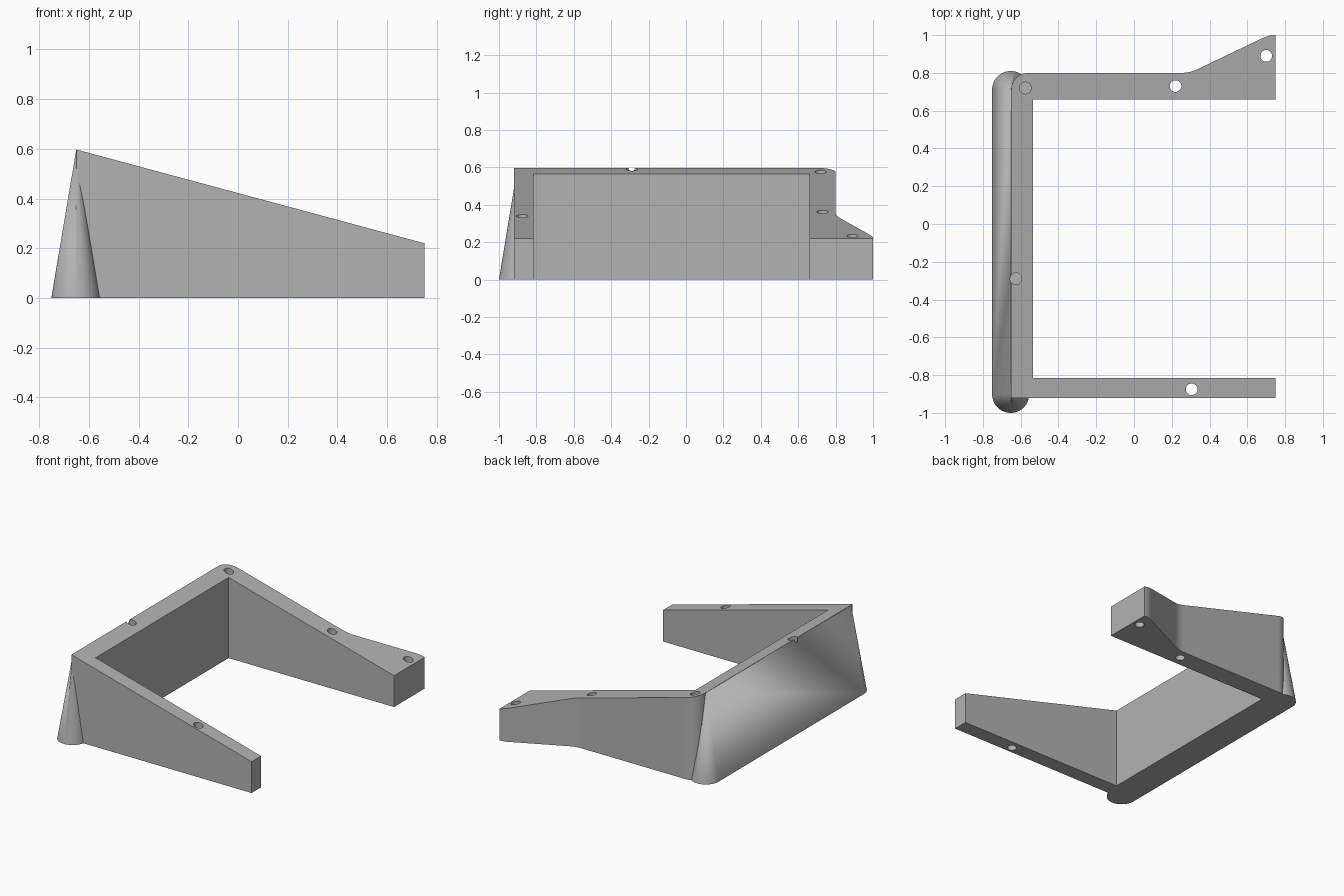
import bpy, bmesh, math

cube = bpy.data.objects.get("Cube")
if cube:
    bpy.data.objects.remove(cube, do_unlink=True)

grey = bpy.data.materials.new("matte_grey")
grey.use_nodes = True
GREY = (0.45, 0.45, 0.45, 1)
grey.diffuse_color = GREY
grey.node_tree.nodes["Principled BSDF"].inputs["Base Color"].default_value = GREY


def make(name, bm):
    bmesh.ops.recalc_face_normals(bm, faces=bm.faces)
    mesh = bpy.data.meshes.new(name)
    bm.to_mesh(mesh)
    bm.free()
    mesh.materials.append(grey)
    ob = bpy.data.objects.new(name, mesh)
    bpy.context.collection.objects.link(ob)
    return ob


def arc(cx, cy, r, a0, a1, n):
    steps = [math.radians(a0 + (a1 - a0) * i / n) for i in range(n + 1)]
    return [(cx + r * math.cos(a), cy + r * math.sin(a)) for a in steps]


def combine(target, tool, operation):
    mod = target.modifiers.new(operation, "BOOLEAN")
    mod.operation, mod.object, mod.solver = operation, tool, "EXACT"
    bpy.context.view_layer.objects.active = target
    bpy.ops.object.modifier_apply(modifier=mod.name)
    bpy.data.objects.remove(tool, do_unlink=True)


# U-shaped frame: rounded back corner, flared end on the back arm
outline = [(-0.65, -0.92), (0.75, -0.92), (0.75, -0.815), (-0.535, -0.815),
           (-0.535, 0.66), (0.75, 0.66), (0.75, 1.0)]
outline += arc(0.75, 0.84, 0.16, 95, 116, 5)
outline += arc(0.25, 1.0, 0.2, 296, 270, 6)
outline += arc(-0.56, 0.71, 0.09, 90, 180, 12)
bm = bmesh.new()
base = bm.faces.new([bm.verts.new((x, y, 0)) for x, y in outline])
top = bmesh.ops.extrude_face_region(bm, geom=[base])["geom"]
for v in top:
    if isinstance(v, bmesh.types.BMVert):
        # top slopes down toward the open end
        v.co.z = 0.597 + (v.co.x + 0.65) * (0.22 - 0.597) / 1.4
frame = make("sloped_frame", bm)

# Leaning outer wall with a half cone at each end
bm = bmesh.new()
for y, start in ((-0.902, 180), (0.712, 0)):
    for x, yy in arc(-0.653, y, 0.098, start, start + 180, 32):
        bm.verts.new((x, yy, 0))
    bm.verts.new((-0.651, y, 0.596))
bmesh.ops.convex_hull(bm, input=bm.verts)
bmesh.ops.dissolve_limit(bm, angle_limit=0.002, verts=bm.verts, edges=bm.edges)
combine(frame, make("leaning_wall", bm), "UNION")

# Screw holes: three through the arms, two blind ones in the tall wall
for x, y, bottom in ((0.22, 0.73, -0.1), (0.70, 0.89, -0.1), (0.305, -0.875, -0.1),
                     (-0.575, 0.72, 0.25), (-0.625, -0.29, 0.25)):
    bm = bmesh.new()
    ring = bm.faces.new([bm.verts.new((px, py, bottom))
                         for px, py in arc(x, y, 0.031, 0, 345, 23)])
    grown = bmesh.ops.extrude_face_region(bm, geom=[ring])["geom"]
    for v in grown:
        if isinstance(v, bmesh.types.BMVert):
            v.co.z = 0.8
    combine(frame, make("hole_cutter", bm), "DIFFERENCE")

bpy.ops.object.select_all(action="DESELECT")
frame.select_set(True)
bpy.context.view_layer.objects.active = frame
bpy.ops.object.shade_smooth_by_angle(angle=math.radians(25))
